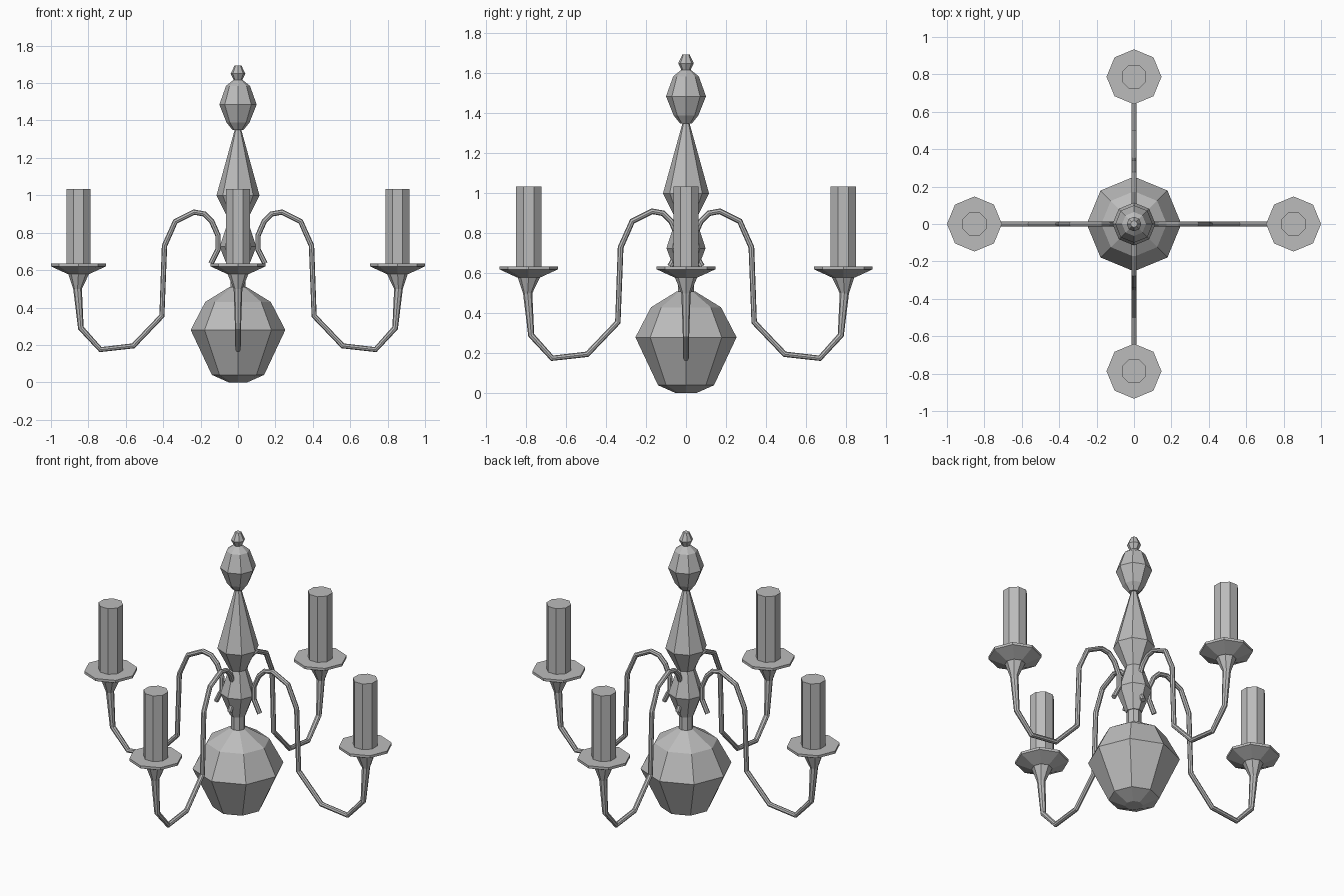
import bpy
import bmesh
from math import cos, sin, pi
from mathutils import Matrix

cube = bpy.data.objects.get("Cube")
if cube:
    bpy.data.objects.remove(cube, do_unlink=True)

grey = bpy.data.materials.new("plain grey")
grey.use_nodes = True
grey.diffuse_color = (0.5, 0.5, 0.5, 1)
grey.node_tree.nodes["Principled BSDF"].inputs["Base Color"].default_value = (0.5, 0.5, 0.5, 1)


def add_object(name, data, matrix=None):
    obj = bpy.data.objects.new(name, data)
    bpy.context.collection.objects.link(obj)
    if matrix:
        obj.matrix_world = matrix
    return obj


def lathe(name, profile, sides=8, turn=0.0):
    """Closed faceted solid from (radius, height) pairs, listed upwards."""
    bm = bmesh.new()
    rings = []
    for r, z in profile:
        angles = [turn + 2 * pi * i / sides for i in range(sides)]
        rings.append([bm.verts.new((r * cos(a), r * sin(a), z)) for a in angles])
    for low, high in zip(rings, rings[1:]):
        for i in range(sides):
            j = (i + 1) % sides
            bm.faces.new((low[i], low[j], high[j], high[i]))
    bm.faces.new(rings[0][::-1])
    bm.faces.new(rings[-1])
    mesh = bpy.data.meshes.new(name)
    bm.to_mesh(mesh)
    bm.free()
    mesh.materials.append(grey)
    return mesh


def tube(name, path, radius):
    """Swept arm mesh in the xz plane from (x, z, thickness) points."""
    curve = bpy.data.curves.new(name + "_path", "CURVE")
    curve.dimensions = "3D"
    curve.bevel_depth = radius
    curve.bevel_resolution = 2
    curve.use_fill_caps = True
    spline = curve.splines.new("POLY")
    spline.points.add(len(path) - 1)
    for point, (x, z, scale) in zip(spline.points, path):
        point.co = (x, 0, z, 1)
        point.radius = scale
    helper = add_object(name + "_helper", curve)
    graph = bpy.context.evaluated_depsgraph_get()
    mesh = bpy.data.meshes.new_from_object(helper.evaluated_get(graph))
    mesh.name = name
    bpy.data.objects.remove(helper, do_unlink=True)
    mesh.materials.clear()
    mesh.materials.append(grey)
    for face in mesh.polygons:
        face.use_smooth = False
        face.material_index = 0
    return mesh


# Central column, from the bottom globe up to the finial
column = {
    "globe": [(0.05, 0), (0.14, 0.04), (0.253, 0.28), (0.175, 0.43), (0.045, 0.51)],
    "neck": [(0.04, 0.5), (0.04, 0.6)],
    "vase": [(0.045, 0.59), (0.098, 0.725), (0.05, 0.87)],
    "spire": [(0.05, 0.87), (0.115, 1.0), (0.015, 1.36)],
    "bulb": [(0.03, 1.35), (0.062, 1.39), (0.1, 1.485), (0.064, 1.585), (0.02, 1.62)],
    "finial": [(0.02, 1.61), (0.039, 1.65), (0.018, 1.695)],
}
for part, profile in column.items():
    add_object(part, lathe(part, profile))

# Shared meshes for the four branches; the arm flares into the dish
REACH = 0.853
arm = tube("arm", [
    (0.145, 0.635, 1), (0.107, 0.71, 1), (0.107, 0.785, 1), (0.14, 0.86, 1),
    (0.18, 0.9, 1), (0.235, 0.91, 1), (0.335, 0.86, 1), (0.393, 0.73, 1),
    (0.407, 0.355, 1), (0.56, 0.195, 1), (0.735, 0.175, 1), (0.84, 0.29, 1.1),
    (0.858, 0.5, 1.6), (REACH, 0.585, 4)], 0.0145)
dish = lathe("drip_dish", [(0.06, 0.58), (0.147, 0.62), (0.147, 0.635)])
candle = lathe("candle", [(0.069, 0.63), (0.069, 1.033)], turn=pi / 8)

# Side branches reach a little further than the front and back ones
sides = ["left", "back", "right", "front"]
for i, side in enumerate(sides):
    shift = -0.066 * (i % 2)
    spin = Matrix.Rotation(i * pi / 2, 4, "Z")
    add_object(side + "_arm", arm, spin @ Matrix.Translation((shift, 0, 0)))
    place = spin @ Matrix.Translation((REACH + shift, 0, 0))
    add_object(side + "_drip_dish", dish, place)
    add_object(side + "_candle", candle, place)
